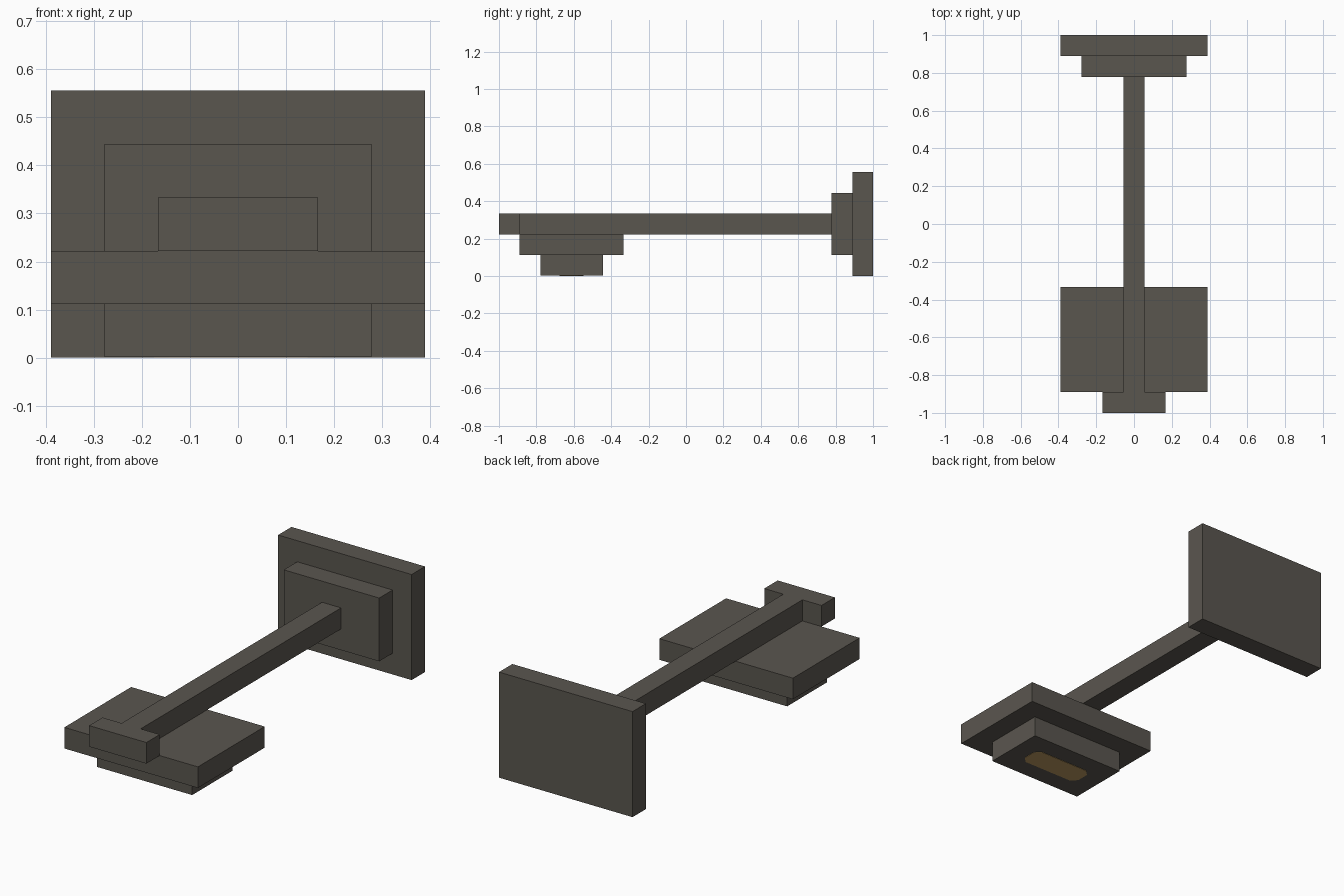
import bpy, bmesh

cube = bpy.data.objects.get("Cube")
if cube:
    bpy.data.objects.remove(cube, do_unlink=True)

U = 1 / 9  # grid module: the model is 18 modules long


def make_material(name, rgb):
    mat = bpy.data.materials.new(name)
    mat.use_nodes = True
    mat.diffuse_color = (*rgb, 1)
    mat.node_tree.nodes["Principled BSDF"].inputs["Base Color"].default_value = (*rgb, 1)
    return mat


grey = make_material("dark warm grey", (0.102, 0.093, 0.078))
gold = make_material("dull gold", (0.50, 0.32, 0.115))


def add_object(name, bm, mat):
    bmesh.ops.recalc_face_normals(bm, faces=bm.faces)
    mesh = bpy.data.meshes.new(name)
    bm.to_mesh(mesh)
    bm.free()
    mesh.materials.append(mat)
    obj = bpy.data.objects.new(name, mesh)
    bpy.context.collection.objects.link(obj)
    return obj


def block(name, half_x, y0, y1, z0, z1, mat=grey):
    """Box centred on x = 0, measured in modules."""
    bm = bmesh.new()
    bmesh.ops.create_cube(bm, size=1)
    for v in bm.verts:
        v.co.x *= 2 * half_x * U
        v.co.y = (y0 if v.co.y < 0 else y1) * U
        v.co.z = (z0 if v.co.z < 0 else z1) * U
    return add_object(name, bm, mat)


# Long beam and its front crossbar
block("beam", 0.5, -8, 7, 2, 3)
block("front_crossbar", 1.5, -9, -8, 2, 3)

# Stepped foot under the front of the beam
block("foot_slab", 3.5, -8, -3, 1, 2)
block("foot_base", 2.5, -7, -4, 0.015, 1)

# Stepped upright plates at the back
block("inner_back_plate", 2.5, 7, 8, 1, 4)
block("outer_back_plate", 3.5, 8, 9, 0, 5)

# Thin chamfered inlay under the foot
hx, hy, c, yc = 0.175, 0.064, 0.03, -5.5 * U
corner = [(hx, hy - c), (hx - c, hy)]
outline = corner + [(-x, y) for x, y in reversed(corner)]
outline += [(-x, -y) for x, y in outline]
bm = bmesh.new()
face = bm.faces.new([bm.verts.new((x, y + yc, 0)) for x, y in outline])
ext = bmesh.ops.extrude_face_region(bm, geom=[face])
top = [g for g in ext["geom"] if isinstance(g, bmesh.types.BMVert)]
bmesh.ops.translate(bm, verts=top, vec=(0, 0, 0.004))
if not any(abs(f.normal.z) > 0.9 and f.calc_center_median().z < 0.001 for f in bm.faces):
    bm.faces.new([v for v in bm.verts if v.co.z < 0.001])
add_object("underside_inlay", bm, gold)
